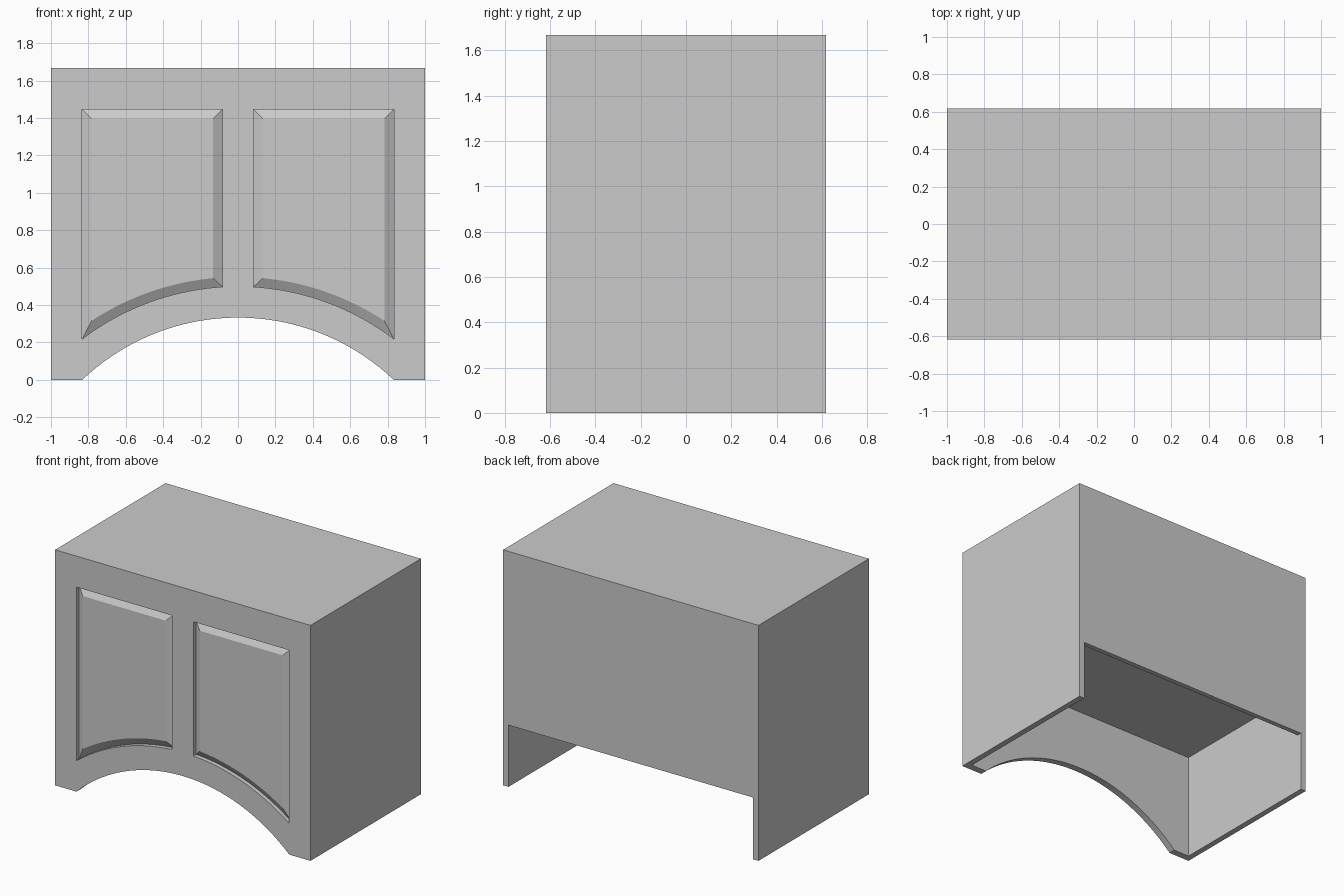
import bpy, bmesh, math

if "Cube" in bpy.data.objects:
    bpy.data.objects.remove(bpy.data.objects["Cube"], do_unlink=True)

HALF_W, HALF_D, HEIGHT = 1.0, 0.6175, 1.667
SIDE_T, FRONT_T, BACK_T = 0.042, 0.05, 0.035
BACK_BOTTOM, SHELF_Z = 0.437, 0.77
ARC_Z, ARCH_R, PANEL_R = -0.875, 1.208, 1.375   # concentric arcs
RECESS, BEVEL = 0.03, 0.05
FRONT = -HALF_D

grey = bpy.data.materials.new("warm_grey_paint")
grey.use_nodes = True
colour = (0.6, 0.6, 0.6, 1)
grey.diffuse_color = colour
grey.node_tree.nodes["Principled BSDF"].inputs["Base Color"].default_value = colour


def finish(name, bm):
    bmesh.ops.recalc_face_normals(bm, faces=bm.faces)
    mesh = bpy.data.meshes.new(name)
    bm.to_mesh(mesh)
    bm.free()
    mesh.materials.append(grey)
    obj = bpy.data.objects.new(name, mesh)
    bpy.context.collection.objects.link(obj)
    return obj


def loft(name, loop_a, y_a, loop_b, y_b):
    """Solid between two matching x-z outlines."""
    bm = bmesh.new()
    a = [bm.verts.new((x, y_a, z)) for x, z in loop_a]
    b = [bm.verts.new((x, y_b, z)) for x, z in loop_b]
    bm.faces.new(a)
    bm.faces.new(b)
    for i in range(len(a)):
        j = (i + 1) % len(a)
        bm.faces.new((a[i], a[j], b[j], b[i]))
    return finish(name, bm)


def box(name, x, y0, y1, z0, z1):
    loop = [(-x, z0), (x, z0), (x, z1), (-x, z1)]
    return loft(name, loop, y0, loop, y1)


def arc(radius, x0, x1, steps):
    xs = [x0 + (x1 - x0) * i / steps for i in range(steps + 1)]
    return [(x, ARC_Z + math.sqrt(radius ** 2 - x * x)) for x in xs]


def panel_outline(side, inset):
    """Door panel with a curved lower edge, on the -1 or +1 side."""
    x0, x1, top = 0.083 + inset, 0.833 - inset, 1.447 - inset
    loop = arc(PANEL_R + inset, x0, x1, 20) + [(x1, top), (x0, top)]
    return [(side * x, z) for x, z in loop]


def activate(obj):
    bpy.ops.object.select_all(action='DESELECT')
    obj.select_set(True)
    bpy.context.view_layer.objects.active = obj


def carve(obj, cutter):
    cutter.hide_render = True
    mod = obj.modifiers.new("carve", 'BOOLEAN')
    mod.operation = 'DIFFERENCE'
    mod.solver = 'EXACT'
    mod.object = cutter
    activate(obj)
    bpy.ops.object.modifier_apply(modifier=mod.name)
    bpy.data.objects.remove(cutter, do_unlink=True)


# Cabinet body: a block hollowed from below and opened at the lower back
body = box("cabinet_body", HALF_W, FRONT, HALF_D, 0, HEIGHT)
inner = HALF_W - SIDE_T
carve(body, box("underside_cutter", inner, FRONT + FRONT_T, HALF_D - BACK_T, -0.1, SHELF_Z))
carve(body, box("back_cutter", inner, 0.5, 0.7, -0.1, BACK_BOTTOM))

# Arched front apron
arch = arc(ARCH_R, -0.833, 0.833, 40) + [(0.833, -0.1), (-0.833, -0.1)]
carve(body, loft("arch_cutter", arch, -0.7, arch, -0.5))

# Recesses with raised, bevelled panels
for side, label in ((-1, "right"), (1, "left")):
    outer, field = panel_outline(side, 0), panel_outline(side, BEVEL)
    carve(body, loft("recess_cutter", outer, -0.7, outer, FRONT + RECESS))
    panel = loft(label + "_raised_panel", outer, FRONT + RECESS, field, FRONT)
    activate(panel)
    bpy.ops.object.shade_smooth_by_angle(angle=math.radians(15))

activate(body)
bpy.ops.object.shade_smooth_by_angle(angle=math.radians(15))
